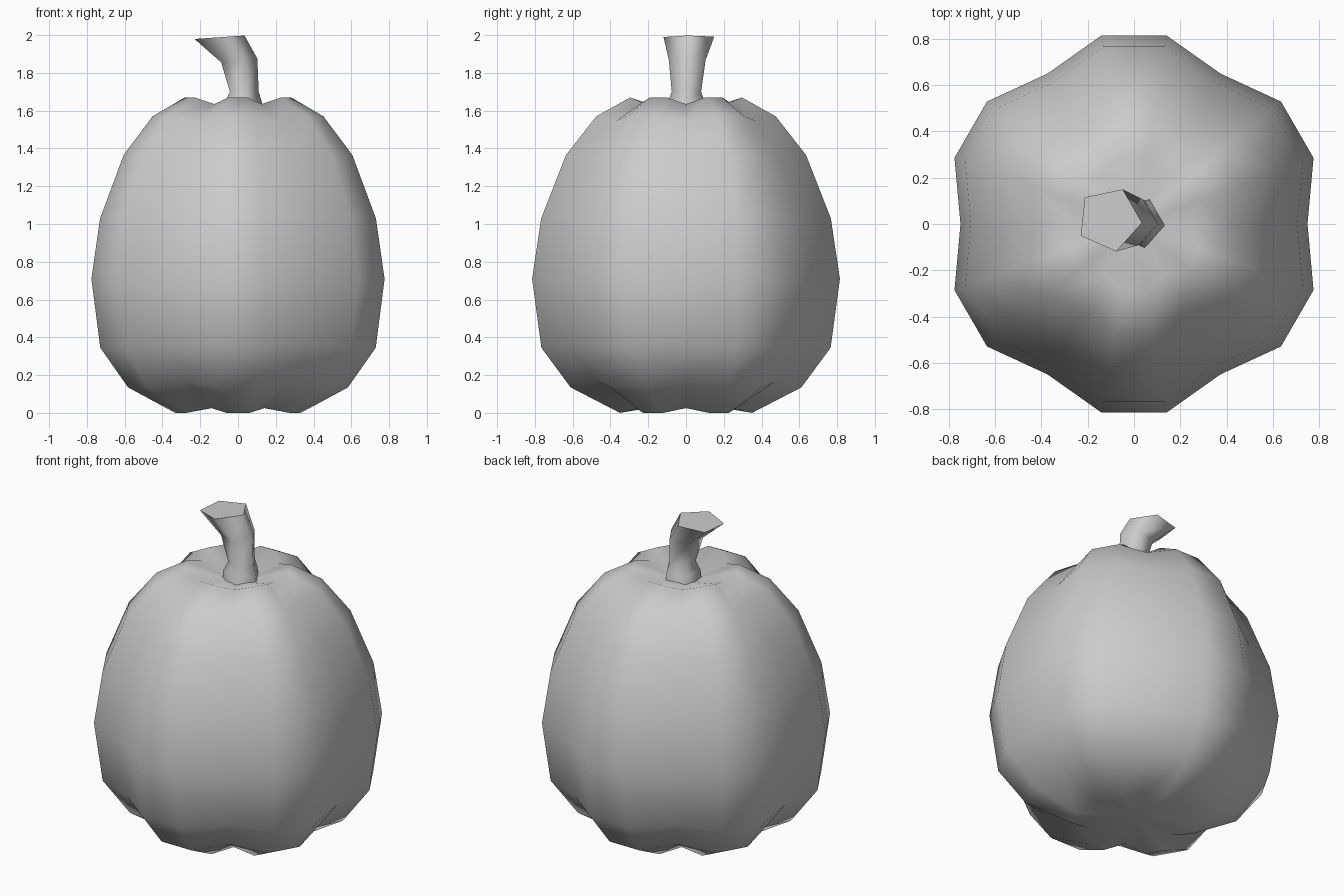
import bpy
import bmesh
from math import radians, cos, sin, pi
from mathutils import Vector

cube = bpy.data.objects.get("Cube")
if cube:
    bpy.data.objects.remove(cube, do_unlink=True)

grey = bpy.data.materials.new("plain grey")
grey.use_nodes = True
colour = (0.6, 0.6, 0.6, 1)
grey.diffuse_color = colour
grey.node_tree.nodes["Principled BSDF"].inputs["Base Color"].default_value = colour


def loft(name, rings, start=None, end=None):
    """Skin a stack of rings (bottom to top); close ends with a fan or a flat cap."""
    bm = bmesh.new()
    loops = [[bm.verts.new(p) for p in ring] for ring in rings]
    n = len(loops[0])
    for low, high in zip(loops, loops[1:]):
        for i in range(n):
            j = (i + 1) % n
            bm.faces.new((low[i], low[j], high[j], high[i]))
    for loop, centre in ((loops[0], start), (loops[-1], end)):
        if centre is None:
            bm.faces.new(loop)
        else:
            tip = bm.verts.new(centre)
            for i in range(n):
                bm.faces.new((loop[i], loop[(i + 1) % n], tip))
    bmesh.ops.recalc_face_normals(bm, faces=bm.faces)
    for face in bm.faces:
        face.smooth = len(face.verts) < 5
    mesh = bpy.data.meshes.new(name)
    bm.to_mesh(mesh)
    bm.free()
    mesh.materials.append(grey)
    obj = bpy.data.objects.new(name, mesh)
    bpy.context.collection.objects.link(obj)
    return obj


# Body: six lobes, each with a groove and two crest columns
# rows: crest radius, crest height, groove radius, groove height
rows = [
    (0.355, 0.0, 0.28, 0.025),
    (0.62, 0.135, 0.545, 0.165),
    (0.777, 0.345, 0.70, 0.355),
    (0.827, 0.71, 0.75, 0.71),
    (0.778, 1.03, 0.705, 1.03),
    (0.645, 1.365, 0.58, 1.35),
    (0.482, 1.57, 0.43, 1.545),
    (0.30, 1.67, 0.25, 1.635),
]
body_rings = []
for crest_r, crest_z, groove_r, groove_z in rows:
    ring = []
    for lobe in range(6):
        for offset, r, z in ((0, groove_r, groove_z),
                             (20.2, crest_r, crest_z),
                             (39.8, crest_r, crest_z)):
            a = radians(lobe * 60 + offset)
            ring.append((r * cos(a), r * sin(a), z))
    body_rings.append(ring)
loft("pumpkin_body", body_rings, start=(0, 0, 0.06), end=(0, 0, 1.57))

# Stem: five-sided, flared at both ends and bending to one side
# sections: centre, radius, tilt
sections = [
    (Vector((0.025, 0.005, 1.56)), 0.115, 0),
    (Vector((0.022, 0.005, 1.645)), 0.105, 0),
    (Vector((0.028, 0.005, 1.70)), 0.082, 0),
    (Vector((0.0, 0.01, 1.865)), 0.103, -6),
    (Vector((-0.107, 0.02, 1.988)), 0.142, -4),
]
stem_rings = []
for centre, r, tilt in sections:
    ring = []
    for i in range(5):
        a = 2 * pi * i / 5 - radians(6)
        across = r * cos(a)
        ring.append(centre + Vector((across, r * sin(a), -across * sin(radians(tilt)))))
    stem_rings.append(ring)
loft("stem", stem_rings)
